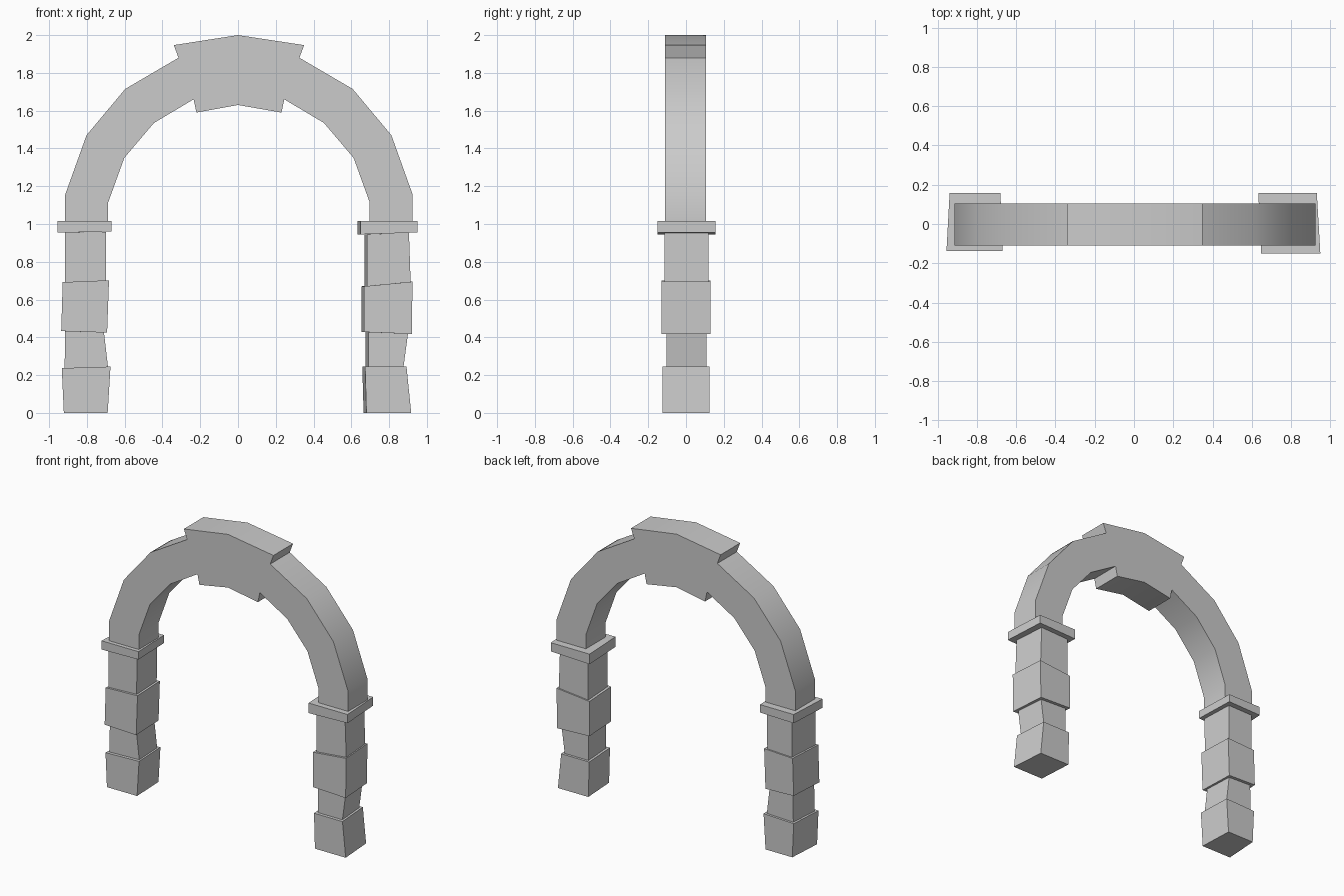
import bpy, bmesh, math

if "Cube" in bpy.data.objects:
    bpy.data.objects.remove(bpy.data.objects["Cube"])


def finish(name, bm):
    bmesh.ops.recalc_face_normals(bm, faces=bm.faces)
    me = bpy.data.meshes.new(name)
    bm.to_mesh(me)
    bm.free()
    ob = bpy.data.objects.new(name, me)
    bpy.context.collection.objects.link(ob)
    return ob


def loft(bm, ring_a, ring_b):
    """Closed solid between two rings of matching points."""
    a = [bm.verts.new(p) for p in ring_a]
    b = [bm.verts.new(p) for p in ring_b]
    bm.faces.new(a)
    bm.faces.new(b)
    n = len(a)
    for i in range(n):
        j = (i + 1) % n
        bm.faces.new((a[i], a[j], b[j], b[i]))


def block(name, front, y0, y1, back_left, back_right):
    """Irregular stone: front quad (bl, br, tr, tl), back edges shifted in x."""
    shift = (back_left, back_right, back_right, back_left)
    bm = bmesh.new()
    loft(bm, [(x, y0, z) for x, z in front],
         [(x + s, y1, z) for (x, z), s in zip(front, shift)])
    return finish(name, bm)


# Arch with projecting keystone: half profile mirrored about its centre line
CX = 0.005
outer = [(0.92, 1.01), (0.92, 1.155), (0.807, 1.47), (0.602, 1.715),
         (0.32, 1.88), (0.345, 1.947)]
inner = [(0.225, 1.59), (0.24, 1.66), (0.45, 1.535), (0.607, 1.35),
         (0.692, 1.115), (0.692, 1.01)]


def right(pts):
    return [(CX + x, z) for x, z in pts]


def left(pts):
    return [(CX - x, z) for x, z in reversed(pts)]


profile = (right(outer) + [(0, 2.0)] + left(outer)
           + [(CX - x, z) for x, z in reversed(inner)]
           + [(0, 1.63)] + right(inner))
bm = bmesh.new()
loft(bm, [(x, -0.11, z) for x, z in profile], [(x, 0.105, z) for x, z in profile])
arch = finish("arch", bm)
bpy.context.view_layer.objects.active = arch
arch.select_set(True)
bpy.ops.object.shade_smooth_by_angle(angle=math.radians(30))

# Stones shared by both pillars: name and depth range
courses = [("base_stone", -0.125, 0.125), ("lower_stone", -0.103, 0.108),
           ("wide_stone", -0.13, 0.13), ("upper_stone", -0.115, 0.12),
           ("cap_stone", -0.15, 0.157)]

# Front outlines of each stone, bottom to top
left_fronts = [
    [(-0.922, 0), (-0.69, 0), (-0.675, 0.245), (-0.933, 0.237)],
    [(-0.918, 0.237), (-0.688, 0.24), (-0.71, 0.43), (-0.915, 0.433)],
    [(-0.936, 0.433), (-0.693, 0.425), (-0.683, 0.702), (-0.928, 0.692)],
    [(-0.915, 0.69), (-0.7, 0.7), (-0.698, 0.958), (-0.917, 0.955)],
    [(-0.955, 0.954), (-0.67, 0.96), (-0.67, 1.015), (-0.955, 1.015)],
]
right_fronts = [
    [(0.68, 0), (0.917, 0), (0.892, 0.245), (0.673, 0.245)],
    [(0.69, 0.242), (0.876, 0.242), (0.9, 0.42), (0.69, 0.428)],
    [(0.668, 0.428), (0.92, 0.418), (0.924, 0.695), (0.668, 0.67)],
    [(0.684, 0.668), (0.914, 0.69), (0.905, 0.955), (0.684, 0.945)],
    [(0.648, 0.945), (0.949, 0.955), (0.949, 1.015), (0.648, 1.015)],
]
for side, fronts, bl, br in (("left", left_fronts, 0.016, -0.01),
                             ("right", right_fronts, -0.015, -0.018)):
    for (name, y0, y1), front in zip(courses, fronts):
        front_y = y0 + 0.012 if side == "left" and name == "cap_stone" else y0
        block(side + "_" + name, front, front_y, y1, bl, br)
